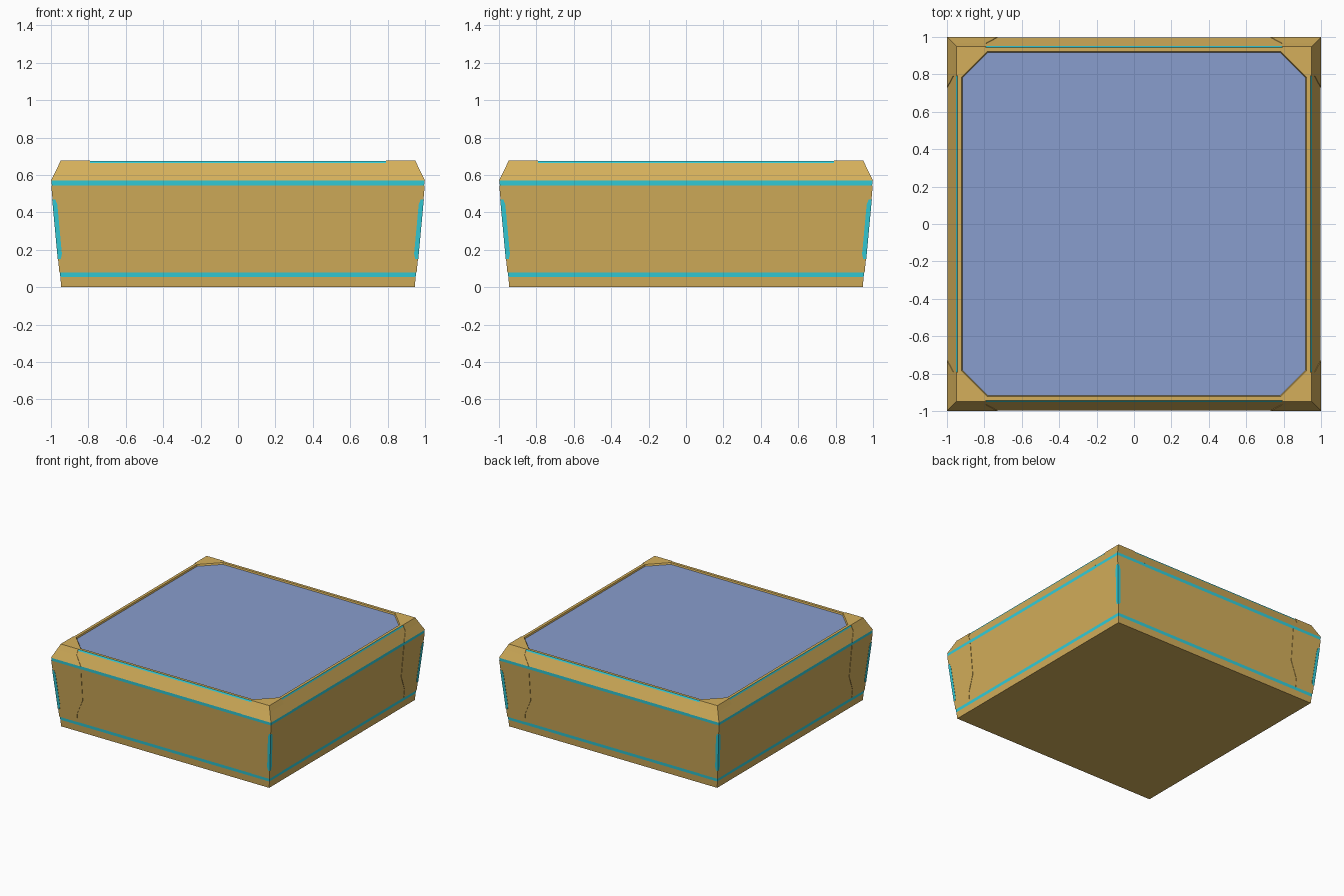
import bpy, bmesh, math
from mathutils import Matrix, Vector

if "Cube" in bpy.data.objects:
    bpy.data.objects.remove(bpy.data.objects["Cube"])


def material(name, color):
    m = bpy.data.materials.new(name)
    m.diffuse_color = (*color, 1)
    m.use_nodes = True
    m.node_tree.nodes["Principled BSDF"].inputs["Base Color"].default_value = m.diffuse_color
    return m


GOLD = material("gold", (0.66, 0.43, 0.105))
CYAN = material("cyan", (0.033, 0.62, 0.70))
BLUE = material("blue", (0.25, 0.34, 0.61))


def finish(name, bm, mats):
    me = bpy.data.meshes.new(name)
    bm.to_mesh(me)
    bm.free()
    for m in mats:
        me.materials.append(m)
    ob = bpy.data.objects.new(name, me)
    bpy.context.collection.objects.link(ob)
    return ob


def half(z):
    """Half width of the shell at height z."""
    pts = [(0, .945), (.055, .95), (.56, .997), (.57, .997), (.675, .945)]
    for (z0, h0), (z1, h1) in zip(pts, pts[1:]):
        if z <= z1:
            return h0 + (h1 - h0) * (z - z0) / (z1 - z0)
    return pts[-1][1]


# Shell: stacked rings of 12 points; an octagonal inner rim holds the panel
def ring(bm, z, h, c, octagon=False):
    k = (h + c) / 2 if octagon else h
    out = []
    for q in range(4):
        for x, y in ((h, c), (k, k), (c, h)):
            for _ in range(q):
                x, y = -y, x
            out.append(bm.verts.new((x, y, z)))
    return out


bm = bmesh.new()
levels = [(0, .945), (.055, half(.055)), (.08, half(.08)), (.545, half(.545)),
          (.57, half(.57)), (.663, half(.663)), (.675, .945)]
rings = [ring(bm, z, h, .79) for z, h in levels]
rings.append(ring(bm, .675, .922, .785, True))
rings.append(ring(bm, .663, .918, .78, True))
bm.faces.new(rings[0][::-1])
for i, (a, b) in enumerate(zip(rings, rings[1:])):
    for j in range(12):
        k = (j + 1) % 12
        f = bm.faces.new((a[j], a[k], b[k], b[j]))
        # two full light bands, and top strips only between the corners
        f.material_index = 1 if i in (1, 3) or (i == 5 and j % 3 == 2) else 0
panel = bm.faces.new(rings[-1])
panel.material_index = 2
finish("shell", bm, [GOLD, CYAN, BLUE])


# Plates wrapped around each vertical corner: rows of (z, inner edge)
def corner_plates(name, rows, lift, mat, cap=False):
    bm = bmesh.new()
    for q in range(4):
        rot = Matrix.Rotation(q * math.pi / 2, 3, 'Z')
        add = lambda x, y, z: bm.verts.new(rot @ Vector((x, y, z)))
        strips = []
        for z, inner in rows:
            h = half(z) + lift
            g = half(z) - .004
            e = inner if inner > 0 else half(z) + inner
            strips.append([add(g, e, z), add(h, e, z), add(h, h, z),
                           add(e, h, z), add(e, g, z)])
        for a, b in zip(strips, strips[1:]):
            for j in range(4):
                bm.faces.new((a[j], a[j + 1], b[j + 1], b[j]))
        if cap:
            t = strips[-1]
            bm.faces.new((t[1], t[2], t[3]))
    return finish(name, bm, [mat])


corner_plates("lower_corner_braces", [(.08, .79), (.15, .79), (.28, .73), (.545, .73)],
              .003, GOLD)
corner_plates("upper_corner_braces", [(.57, .73), (.635, .79), (.677, .79)],
              .003, GOLD, cap=True)
corner_plates("corner_lights", [(.15, -.012), (.18, -.02), (.44, -.02), (.47, -.012)],
              .005, CYAN)
